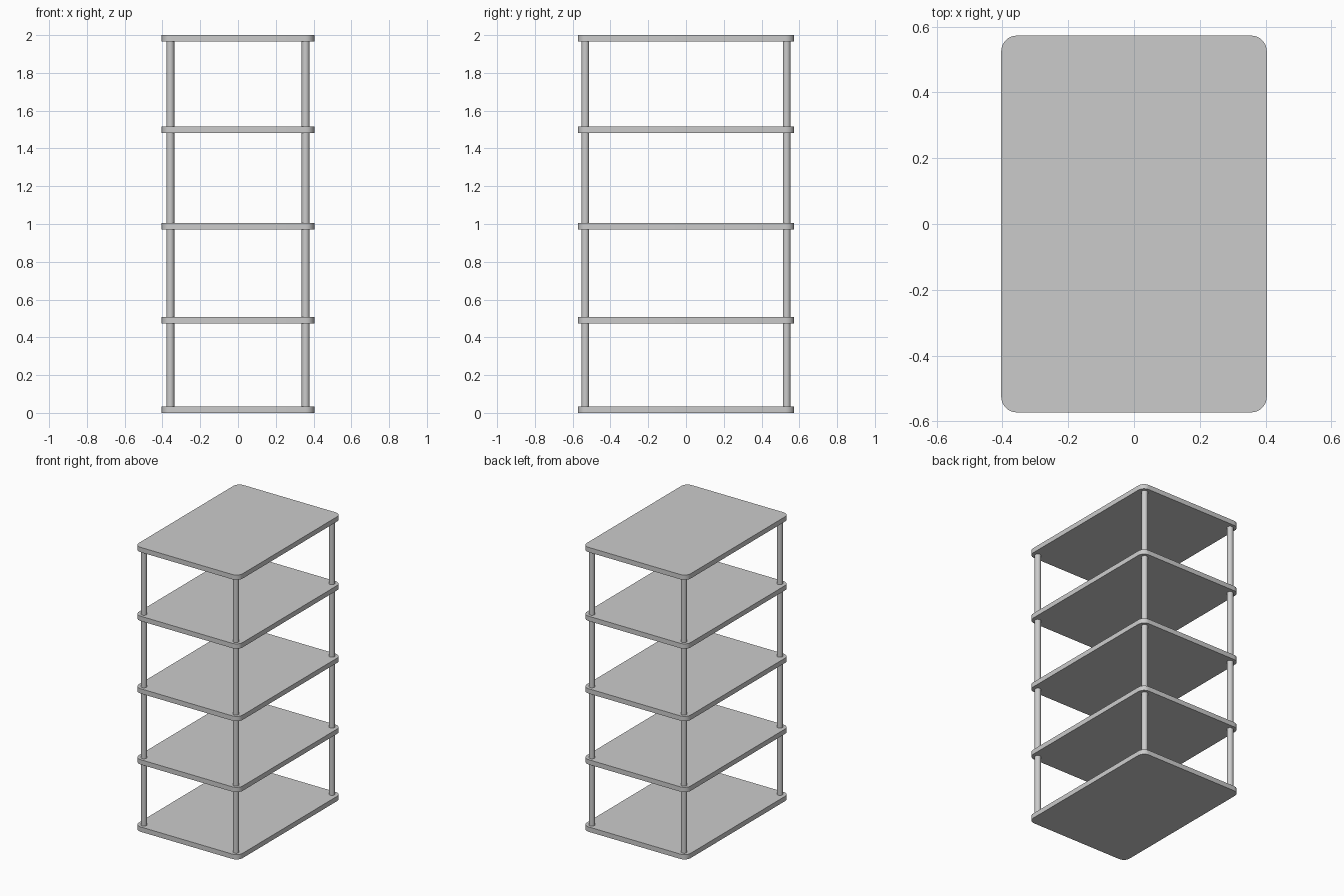
import bpy, bmesh, math

if "Cube" in bpy.data.objects:
    bpy.data.objects.remove(bpy.data.objects["Cube"])

HX, HY, R, T = 0.404, 0.573, 0.048, 0.034   # shelf half sizes, corner radius, thickness
PX, PY, PR = 0.358, 0.533, 0.0205           # post position and radius


def finish(bm, name):
    bmesh.ops.recalc_face_normals(bm, faces=bm.faces)
    me = bpy.data.meshes.new(name)
    bm.to_mesh(me)
    bm.free()
    ob = bpy.data.objects.new(name, me)
    bpy.context.collection.objects.link(ob)
    bpy.ops.object.select_all(action='DESELECT')
    ob.select_set(True)
    bpy.context.view_layer.objects.active = ob
    bpy.ops.object.shade_smooth_by_angle(angle=math.radians(35))
    return ob


def shelf(name, z):
    # rounded rectangle outline, extruded upward
    bm = bmesh.new()
    verts = []
    for q, (sx, sy) in enumerate([(1, 1), (-1, 1), (-1, -1), (1, -1)]):
        for i in range(9):
            a = math.pi / 2 * (q + i / 8)
            verts.append(bm.verts.new((sx * (HX - R) + R * math.cos(a),
                                       sy * (HY - R) + R * math.sin(a), z)))
    face = bm.faces.new(verts)
    ext = bmesh.ops.extrude_face_region(bm, geom=[face], use_keep_orig=True)
    top = [g for g in ext['geom'] if isinstance(g, bmesh.types.BMVert)]
    bmesh.ops.translate(bm, verts=top, vec=(0, 0, T))
    finish(bm, name)


def post(name, x, y, z0, z1):
    bm = bmesh.new()
    bmesh.ops.create_cone(bm, cap_ends=True, segments=24,
                          radius1=PR, radius2=PR, depth=z1 - z0)
    finish(bm, name).location = (x, y, (z0 + z1) / 2)


# Five shelves
for i, z in enumerate([0, 0.473, 0.972, 1.482, 2 - T]):
    shelf(f"shelf_{i + 1}", z)

# Four corner posts running through the shelves
for side, sx in (("left", -1), ("right", 1)):
    for end, sy in (("front", -1), ("back", 1)):
        post(f"post_{end}_{side}", sx * PX, sy * PY, T / 2, 2 - T / 2)
